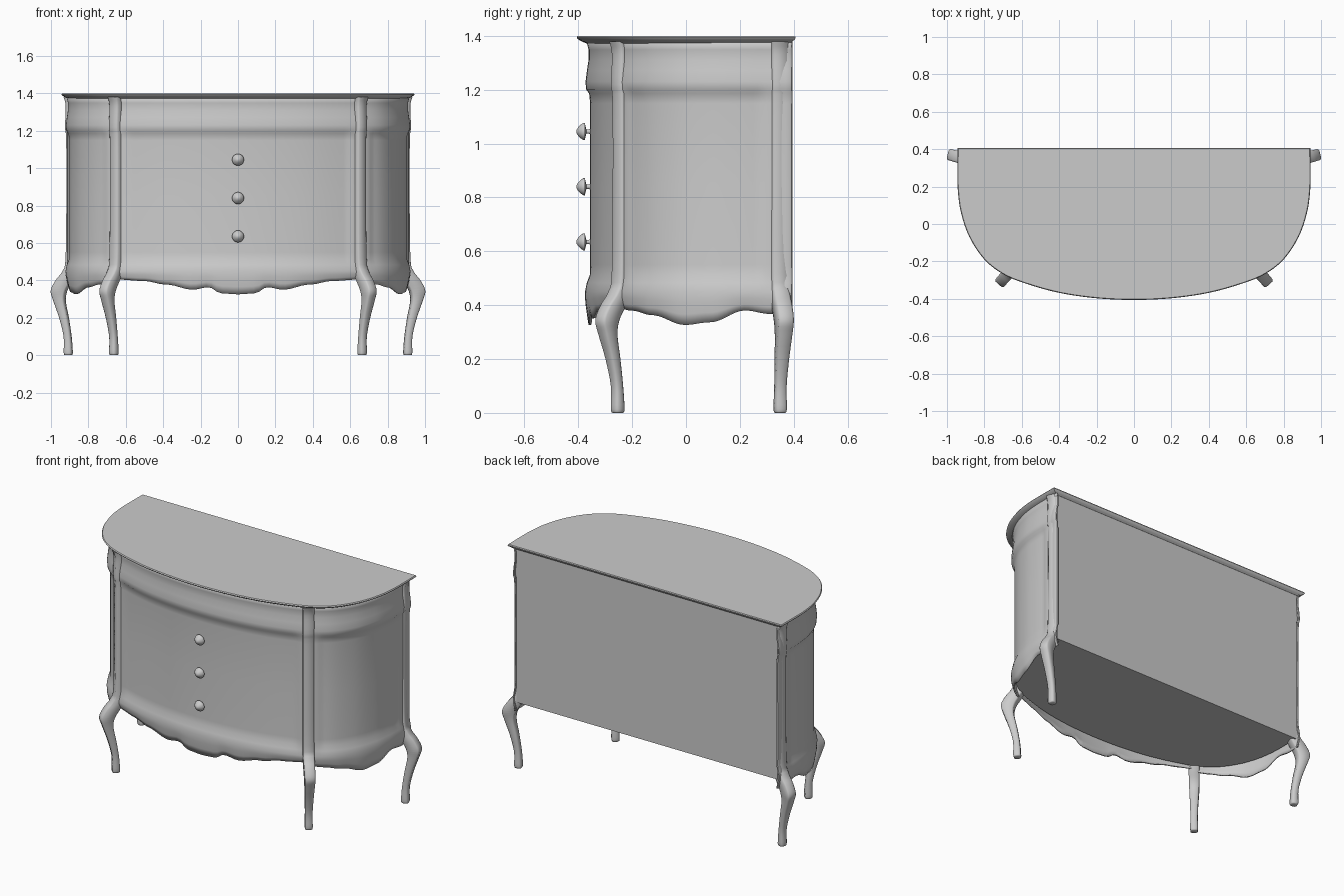
import bpy, bmesh, math
from mathutils import Vector

if "Cube" in bpy.data.objects:
    bpy.data.objects.remove(bpy.data.objects["Cube"])


def spline(pts, n):
    """Catmull-Rom through tuples of any size, n steps per span."""
    out = []
    for i in range(len(pts) - 1):
        p0, p1, p2, p3 = (pts[max(i - 1, 0)], pts[i], pts[i + 1],
                          pts[min(i + 2, len(pts) - 1)])
        for k in range(n):
            t = k / n
            out.append(tuple(
                0.5 * (2 * b + (c - a) * t + (2 * a - 5 * b + 4 * c - d) * t * t
                       + (3 * b - a - 3 * c + d) * t ** 3)
                for a, b, c, d in zip(p0, p1, p2, p3)))
    return out + [tuple(pts[-1])]


def lookup(table, v):
    """Cosine-eased interpolation in a list of (position, value)."""
    if v <= table[0][0]:
        return table[0][1]
    for (a, za), (b, zb) in zip(table, table[1:]):
        if v <= b:
            t = (v - a) / (b - a)
            return za + (zb - za) * (0.5 - 0.5 * math.cos(math.pi * t))
    return table[-1][1]


def loft(name, rings, closed=True, caps=True, angle=35):
    """Skin a list of equal-length rings of points."""
    bm = bmesh.new()
    vs = [[bm.verts.new(p) for p in r] for r in rings]
    n = len(rings[0])
    for a, b in zip(vs, vs[1:]):
        for i in range(n if closed else n - 1):
            j = (i + 1) % n
            bm.faces.new((a[i], a[j], b[j], b[i]))
    if caps:
        bm.faces.new(vs[0])
        bm.faces.new(vs[-1])
        bmesh.ops.recalc_face_normals(bm, faces=bm.faces)
    me = bpy.data.meshes.new(name)
    bm.to_mesh(me)
    bm.free()
    ob = bpy.data.objects.new(name, me)
    bpy.context.collection.objects.link(ob)
    bpy.ops.object.select_all(action='DESELECT')
    ob.select_set(True)
    bpy.context.view_layer.objects.active = ob
    bpy.ops.object.shade_smooth_by_angle(angle=math.radians(angle))
    return ob


# Half-round plan of the top, from back right round the front to back left
half = [(0.943, 0.407), (0.944, 0.30), (0.942, 0.18), (0.925, 0.06),
        (0.88, -0.07), (0.80, -0.19), (0.70, -0.268), (0.58, -0.318),
        (0.40, -0.368), (0.20, -0.397)]
plan = spline(half + [(0, -0.406)] + [(-x, y) for x, y in reversed(half)], 7)
normals = []
for i in range(len(plan)):
    a, b = Vector(plan[max(i - 1, 0)]), Vector(plan[min(i + 1, len(plan) - 1)])
    t = (b - a).normalized()
    normals.append(Vector((-t.y, t.x)))
normals[0], normals[-1] = Vector((1, 0)), Vector((-1, 0))
idx = range(len(plan))


def offset(i, d, back):
    """Plan point moved along its normal, kept in front of the back plane."""
    p = Vector(plan[i]) + normals[i] * d
    p.y = min(p.y, back)
    return p


# Top slab with moulded edge
loft("top", [[(*offset(i, d, 0.407 + 0.6 * d), z) for i in idx] for z, d in
             ((1.372, -0.036), (1.379, -0.020), (1.388, -0.004),
              (1.394, 0.0), (1.400, -0.004))])

# Curved front and sides: frieze, recessed panels and shaped apron
BACK = 0.385
FRONT_APRON = [(0, .327), (.09, .332), (.155, .366), (.24, .352), (.38, .38),
               (.50, .40), (.63, .408)]
SIDE_APRON = [(-.24, .39), (-.19, .382), (-.12, .365), (0, .328), (.09, .338),
              (.22, .383), (.31, .37)]
POSTS = [Vector((0.66, -0.25)), Vector((0.905, 0.35))]
# height, outward offset, 1 where the panel is recessed
PROFILE = [(1.385, .010, 0), (1.35, .001, 0), (1.31, .001, 0), (1.27, .007, 0),
           (1.23, .012, 0), (1.205, .011, 0), (1.19, .005, .7), (1.15, .003, 1),
           (0.85, .003, 1), (0.55, .003, 1), (0.51, .003, .8), (0.48, .008, 0),
           (0.45, .014, 0)]


def wall_point(i, d):
    inset = 0.046 + 0.009 * max(0, -normals[i].y)
    return offset(i, d - inset, BACK)


rows = [[] for _ in range(len(PROFILE) + 3)]
for i in idx:
    base = wall_point(i, 0)
    ax = abs(base.x)
    near = min((Vector((ax, base.y)) - p).length for p in POSTS)
    recess = 0.008 * lookup([(0.045, 0), (0.085, 1)], near)
    for r, (z, d, k) in enumerate(PROFILE):
        rows[r].append((*wall_point(i, d - recess * k), z))
    low = lookup(FRONT_APRON, ax) if ax < 0.66 else lookup(SIDE_APRON, base.y)
    for k, (t, d) in enumerate(((.33, .013), (.67, .007), (1, .001))):
        rows[len(PROFILE) + k].append((*wall_point(i, d), 0.45 + (low - 0.45) * t))
wall = loft("curved_front_and_sides", rows[::-1], closed=False, caps=False, angle=60)
mod = wall.modifiers.new("thickness", 'SOLIDIFY')
mod.thickness = 0.010
mod.offset = -1

# Flat bottom board and back board
loft("bottom_board", [[(*wall_point(i, -0.004), z) for i in idx] for z in (.42, .435)])
loft("back_board", [[(x, y, z) for x, y in
                     ((-.898, .37), (.898, .37), (.898, BACK), (-.898, BACK))]
                    for z in (.42, 1.385)])

# Cabriole legs running up into corner posts: z, inner, outer, half width
LEG = [(0, -.017, .016, .017), (.014, -.022, .021, .022), (.10, -.016, .022, .021),
       (.20, .000, .046, .024), (.29, .018, .077, .028), (.345, .010, .091, .030),
       (.40, -.022, .064, .031), (.45, -.045, .025, .032), (.52, -.05, .008, .032),
       (.85, -.05, .004, .031), (1.15, -.05, .005, .031), (1.22, -.05, .011, .032),
       (1.33, -.05, .007, .032), (1.38, -.05, .018, .034)]


def leg(name, centre, direction):
    c, d = Vector(centre), Vector(direction).normalized()
    s = Vector((-d.y, d.x))
    rings = []
    for z, a, b, w in spline(LEG, 4):
        e = 0.008
        sect = ((a, -w + e), (a + e, -w), (b - e, -w), (b, -w + e),
                (b, w - e), (b - e, w), (a + e, w), (a, w - e))
        rings.append([(*(c + d * u + s * v), z) for u, v in sect])
    loft(name, rings, angle=60)


for side, sx in (("right", 1), ("left", -1)):
    leg("front_leg_" + side, (sx * .664, -.254), (sx * .66, -.75))
    leg("back_leg_" + side, (sx * .908, .35), (sx * .965, .26))

# Mushroom knobs down the centre
KNOB = [(.012, -.338), (.012, -.354), (.008, -.360), (.008, -.370), (.020, -.373),
        (.032, -.376), (.032, -.381), (.026, -.390), (.015, -.401), (.005, -.407)]
for n, z in enumerate((0.635, 0.84, 1.045)):
    loft(f"knob_{n + 1}", [[(r * math.cos(a), y, z + r * math.sin(a))
                            for a in (math.tau * k / 20 for k in range(20))]
                           for r, y in KNOB])
